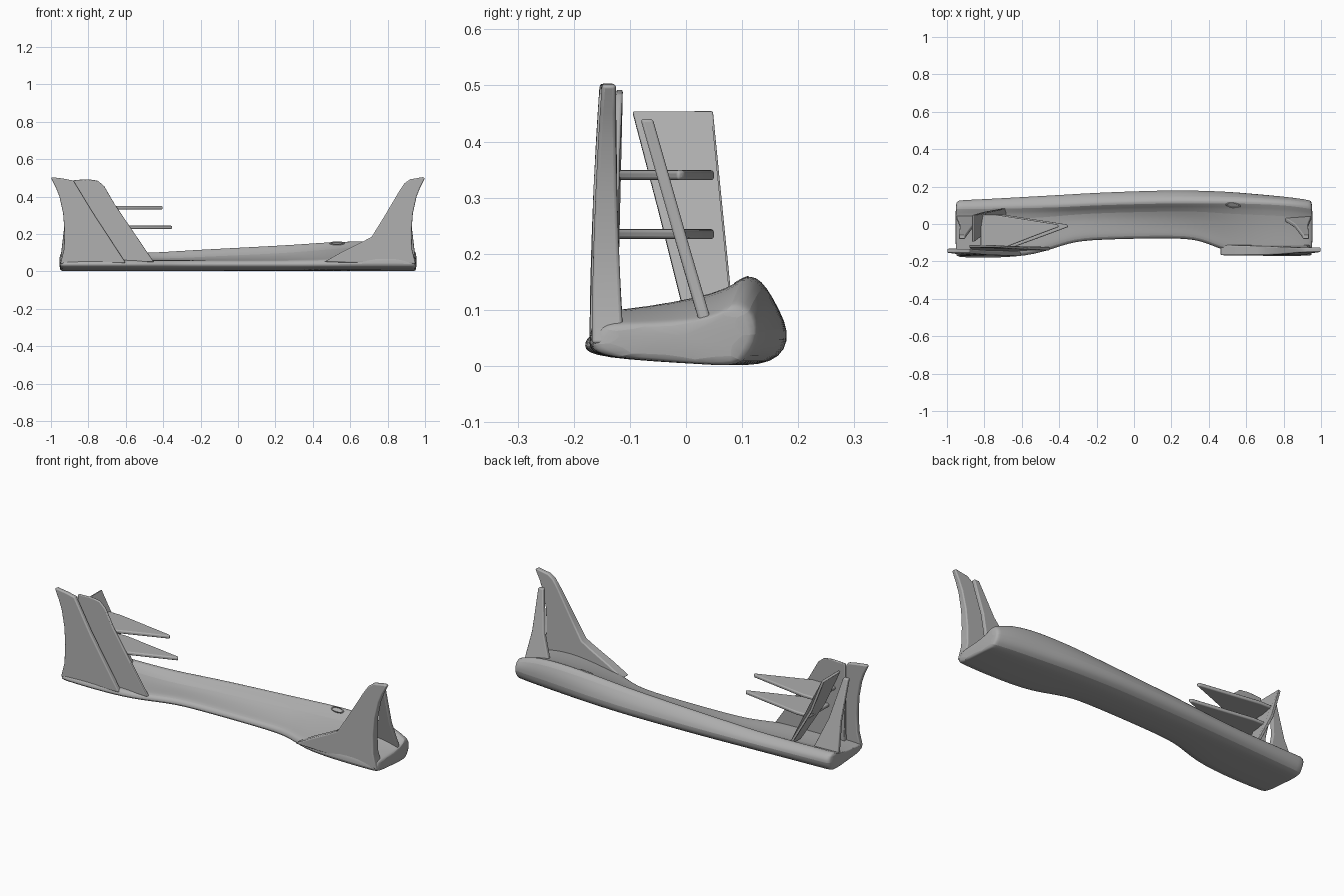
import bpy, bmesh, math
from mathutils import Vector

if "Cube" in bpy.data.objects:
    bpy.data.objects.remove(bpy.data.objects["Cube"])

GREY = (0.42, 0.42, 0.42, 1)
mat = bpy.data.materials.new("matte grey")
mat.use_nodes = True
mat.diffuse_color = GREY
mat.node_tree.nodes["Principled BSDF"].inputs["Base Color"].default_value = GREY


def finish(name, bm, bevel=0.0, subdivide=0):
    """Turn a bmesh into a smooth shaded object."""
    bmesh.ops.recalc_face_normals(bm, faces=bm.faces)
    mesh = bpy.data.meshes.new(name)
    bm.to_mesh(mesh)
    bm.free()
    mesh.materials.append(mat)
    ob = bpy.data.objects.new(name, mesh)
    bpy.context.collection.objects.link(ob)
    if bevel:
        mod = ob.modifiers.new("soft edges", "BEVEL")
        mod.width, mod.segments = bevel, 3
        mod.limit_method = "ANGLE"
    if subdivide:
        mod = ob.modifiers.new("smooth", "SUBSURF")
        mod.levels = mod.render_levels = subdivide
    bpy.ops.object.select_all(action="DESELECT")
    ob.select_set(True)
    bpy.context.view_layer.objects.active = ob
    bpy.ops.object.shade_smooth_by_angle(angle=math.radians(35))
    return ob


def loft(name, rings, bevel=0.0, subdivide=0):
    """Skin closed rings of equal length and cap both ends."""
    bm = bmesh.new()
    rows = [[bm.verts.new(p) for p in ring] for ring in rings]
    for a, b in zip(rows, rows[1:]):
        for i in range(len(a)):
            j = (i + 1) % len(a)
            bm.faces.new((a[i], a[j], b[j], b[i]))
    bm.faces.new(rows[0])
    bm.faces.new(rows[-1])
    return finish(name, bm, bevel, subdivide)


# Body: sections along x
def section(x, front, lip, foot, ridge, ridge_y, back):
    return [Vector((x, y, z)) for y, z in (
        (front + .01, .014), (.05, .002), (back - .025, -.002), (back + .005, .06),
        (ridge_y + .035, ridge - .01), (ridge_y, ridge + .004), (ridge_y - .03, foot),
        (front + .05, lip + .01), (front + .008, lip + .008), (front - .008, .035))]


stations = [
    (-.955, -.17, .05, .08, .10, .08, .125),
    (-.94, -.175, .05, .08, .10, .08, .13),
    (-.75, -.18, .055, .07, .10, .08, .14),
    (-.52, -.165, .05, .06, .10, .085, .155),
    (-.35, -.095, .05, .06, .11, .09, .165),
    (-.2, -.08, .05, .07, .12, .10, .175),
    (.2, -.072, .05, .09, .14, .11, .19),
    (.36, -.08, .055, .105, .15, .11, .185),
    (.5, -.155, .055, .12, .16, .11, .18),
    (.7, -.17, .09, .135, .165, .105, .16),
    (.85, -.17, .09, .12, .15, .095, .145),
    (.94, -.165, .07, .085, .115, .08, .13),
    (.955, -.16, .06, .08, .105, .08, .125)]
loft("splitter_body", [section(*s) for s in stations], subdivide=2)


# Upright fins: outlines in x and z, leaning back towards the tip
def fin(name, outline, front, depth_low, depth_top, bevel=.006):
    def skin(back):
        ring = []
        for x, z in outline:
            t = min(z / .5, 1)
            depth = depth_low + (depth_top - depth_low) * t
            ring.append((x, front + .018 * t * t + back * depth, z))
        return ring
    return loft(name, [skin(0), skin(1)], bevel)


outer = [(.95, .04), (.93, .12), (.928, .22), (.935, .31), (.955, .4), (.975, .45), (1, .5)]
right_inner = [(.985, .503), (.92, .492), (.89, .47), (.86, .425), (.78, .29),
               (.715, .185), (.66, .155), (.55, .1), (.46, .05)]
left_inner = [(.99, .503), (.93, .495), (.88, .485), (.78, .32), (.6, .045)]
flip = lambda pts: [(-x, z) for x, z in pts]
fin("left_front_fin", outer + right_inner, -.168, .06, .025)
fin("right_front_fin", flip(outer + left_inner), -.172, .028, .022)
fin("right_second_fin",
    flip([(.87, .06), (.88, .488), (.8, .492), (.75, .485), (.715, .455),
          (.66, .36), (.45, .05)]), -.142, .02, .012, .004)


# Rear braces: tapered plates leaning forward
def plate(name, corners, offset, bevel=.005):
    off = Vector(offset)
    ring = [Vector(c) for c in corners]
    return loft(name, [[c - off for c in ring], [c + off for c in ring]], bevel)


for side, label, inner in ((1, "left", .79), (-1, "right", .80)):
    plate(label + "_rear_brace",
          [(side * .95, .04, .06), (side * inner, .035, .075), (side * .86, -.01, .23),
           (side * .905, -.07, .44), (side * .935, -.07, .44), (side * .93, -.01, .23)],
          (0, .011, 0))

# Slanted inner panel carrying the blades
plate("right_inner_panel",
      [(-.86, -.095, .452), (-.86, .048, .452), (-.8, .065, .28),
       (-.69, .085, .08), (-.69, 0, .08), (-.8, -.05, .28)], (.006, 0, .003), .003)

# Horizontal pointed blades
for label, z, root, tip in (("upper", .34, -.82, -.40), ("lower", .235, -.78, -.35)):
    plate(label + "_blade",
          [(root, -.125, z), (root + .14, -.122, z), (tip - .12, -.06, z),
           (tip, -.015, z), (tip - .01, -.002, z), (root + .08, .05, z), (root, .05, z)],
          (0, 0, .009), .006)

# Small vent rim on the rear slope
bpy.ops.mesh.primitive_torus_add(location=(.53, .1, .15), rotation=(.5, 0, -.1),
                                 major_radius=.03, minor_radius=.004)
vent = bpy.context.object
vent.name = "vent_rim"
vent.scale = (1.2, .45, 1)
vent.data.materials.append(mat)
bpy.ops.object.shade_smooth_by_angle()
